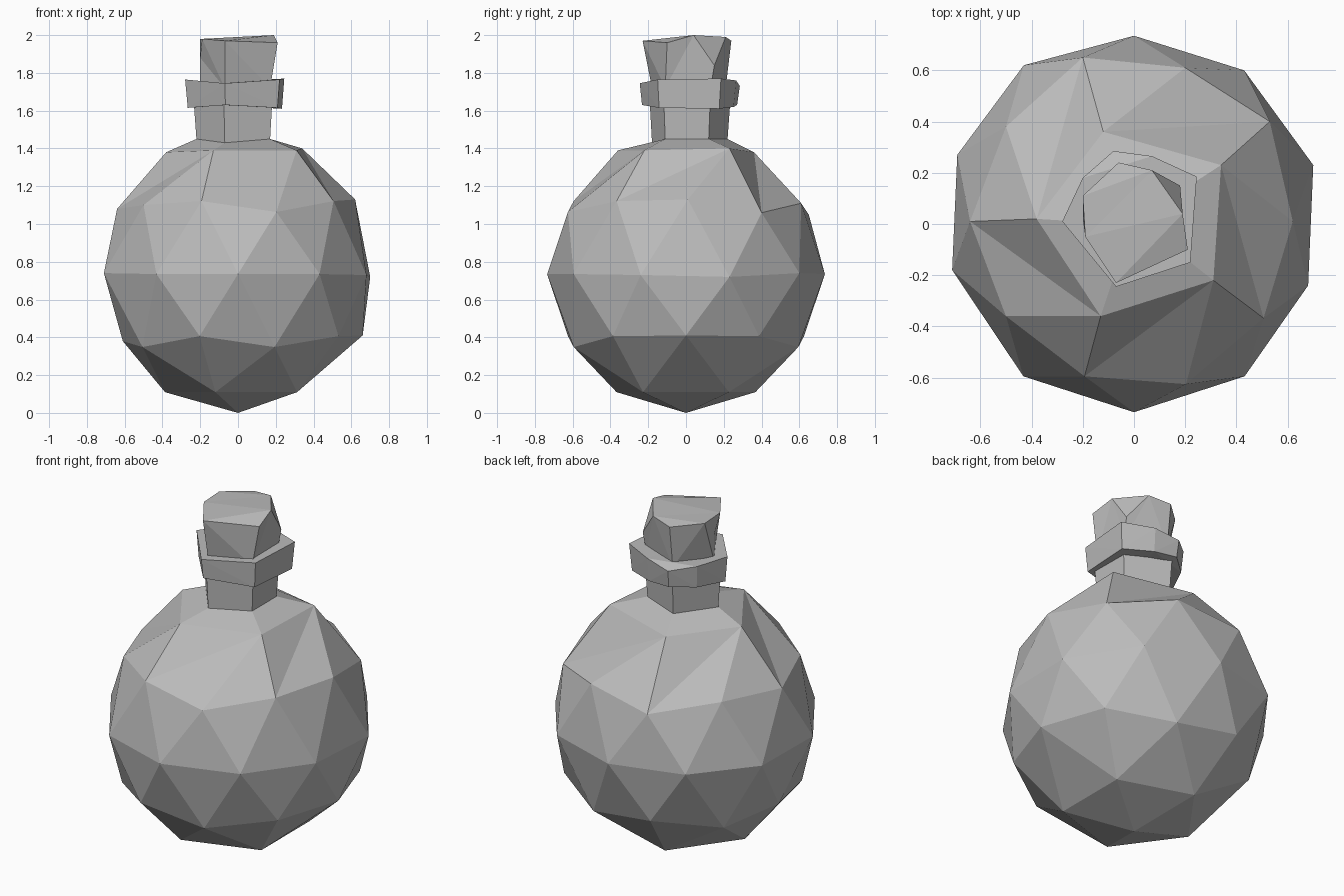
import bpy
import bmesh
from mathutils import Vector
from math import atan2

default = bpy.data.objects.get("Cube")
if default:
    bpy.data.objects.remove(default)

grey = bpy.data.materials.new("plain grey")
grey.use_nodes = True
colour = (0.5, 0.5, 0.5, 1)
grey.diffuse_color = colour
grey.node_tree.nodes["Principled BSDF"].inputs["Base Color"].default_value = colour


def finish(name, bm):
    bmesh.ops.recalc_face_normals(bm, faces=bm.faces[:])
    mesh = bpy.data.meshes.new(name)
    bm.to_mesh(mesh)
    bm.free()
    mesh.materials.append(grey)
    obj = bpy.data.objects.new(name, mesh)
    bpy.context.collection.objects.link(obj)
    return obj


def bridge(bm, lower, upper):
    n = len(lower)
    for i in range(n):
        j = (i + 1) % n
        bm.faces.new((lower[i], lower[j], upper[j], upper[i]))


def ring(bm, outline, heights):
    return [bm.verts.new((x, y, z)) for (x, y), z in zip(outline, heights)]


def scaled(outline, s):
    return [(x * s, y * s) for x, y in outline]


# Round body: a faceted ball with hand-nudged corners
R = 0.735
bm = bmesh.new()
bmesh.ops.create_icosphere(bm, subdivisions=2, radius=R)
bmesh.ops.translate(bm, verts=bm.verts[:], vec=(0, 0, R))
nudged = [
    (0.43, 0.6, 0.74), (0.7, 0.23, 0.72), (0.68, -0.24, 0.73),
    (-0.71, -0.18, 0.74), (-0.69, 0.27, 0.73), (-0.43, 0.62, 0.74),
    (0.62, 0.01, 1.13), (-0.64, 0.01, 1.08), (-0.61, 0, 0.38),
    (0.66, 0, 0.41), (-0.2, 0.65, 1.05), (0.53, 0.4, 1.06),
    (-0.5, -0.36, 1.1), (-0.5, 0.38, 1.1), (0.2, 0.61, 1.11),
    (0.34, 0.23, 1.4), (-0.38, 0.02, 1.38), (-0.13, -0.36, 1.39),
    (0.31, -0.22, 1.39), (-0.12, 0.36, 1.38),
]
for target in map(Vector, nudged):
    min(bm.verts, key=lambda v: (v.co - target).length).co = target

# Open the top of the body and pull a five-sided neck out of it
top = max(bm.verts, key=lambda v: v.co.z)
bmesh.ops.delete(bm, geom=[top], context='VERTS')
rim = sorted({v for e in bm.edges if e.is_boundary for v in e.verts},
             key=lambda v: atan2(v.co.y, v.co.x) % 6.28)
neck = [(0.17, 0.12), (-0.07, 0.22), (-0.22, 0.01), (-0.07, -0.18), (0.17, -0.11)]
neck_low = ring(bm, neck, [1.45, 1.45, 1.45, 1.43, 1.45])
neck_high = ring(bm, scaled(neck, 1.07), [1.66] * 5)
bridge(bm, rim, neck_low)
bridge(bm, neck_low, neck_high)
bm.faces.new(neck_high)
finish("bottle_body", bm)

# Chunky collar around the neck, with uneven corners
bm = bmesh.new()
collar = [(0.245, 0.185), (0.07, 0.265), (-0.08, 0.285), (-0.2, 0.18),
          (-0.28, 0.01), (-0.07, -0.245), (0.22, -0.15)]
low = ring(bm, scaled(collar, 0.95), [1.61, 1.62, 1.63, 1.62, 1.615, 1.63, 1.615])
high = ring(bm, collar, [1.77, 1.76, 1.73, 1.75, 1.765, 1.745, 1.765])
bridge(bm, low, high)
bm.faces.new(low)
bm.faces.new(high)
bmesh.ops.triangulate(bm, faces=bm.faces[:])
finish("neck_collar", bm)

# Cork: five-sided plug, wider at the top, with two corners chipped off
bm = bmesh.new()
plug = [(0.17, 0.13), (-0.06, 0.21), (-0.2, 0.02), (-0.07, -0.18), (0.17, -0.11)]
low = ring(bm, plug, [1.72] * 5)
back, front, side = ring(bm, [(-0.06, 0.24), (-0.07, -0.23), (0.21, -0.1)],
                         [1.97, 1.97, 1.96])
chip_r, chip_l = ring(bm, [(0.18, 0.15), (-0.2, 0.02)], [1.84, 1.88])
r1, r2, l1, l2 = ring(bm, [(0.19, 0.04), (0.07, 0.21), (-0.2, 0.11), (-0.19, -0.05)],
                      [2, 1.99, 1.98, 1.98])
bridge_faces = [
    (low[0], low[1], back, r2, chip_r), (low[1], low[2], chip_l, l1, back),
    (low[2], low[3], front, l2, chip_l), (low[3], low[4], side, front),
    (low[4], low[0], chip_r, r1, side), (chip_r, r2, r1), (chip_l, l2, l1),
    (r1, r2, back, l1, l2, front, side), tuple(reversed(low)),
]
for corners in bridge_faces:
    bm.faces.new(corners)
bmesh.ops.triangulate(bm, faces=bm.faces[:])
finish("cork", bm)
